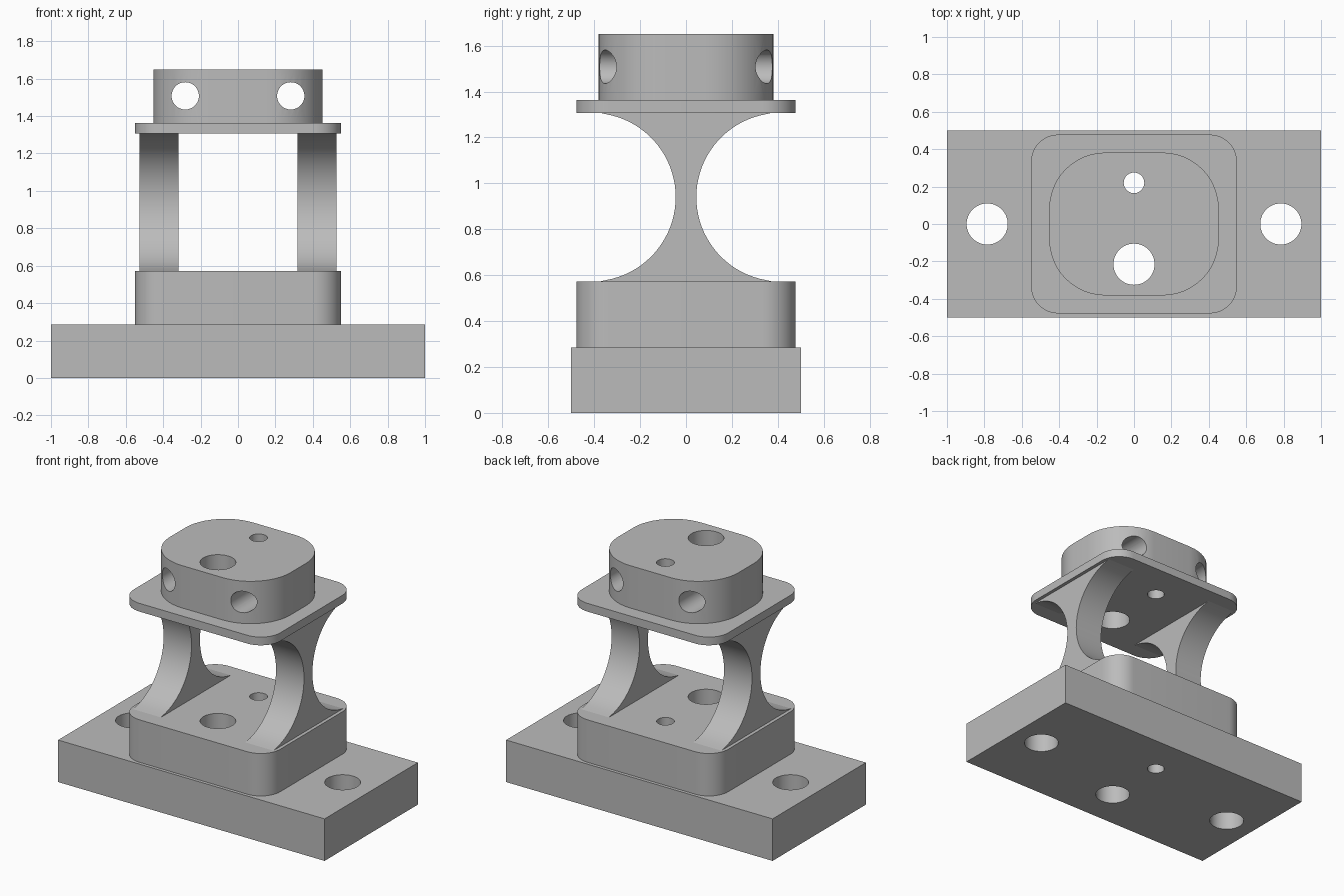
import bpy, bmesh, math
from mathutils import Matrix

cube = bpy.data.objects.get("Cube")
if cube:
    bpy.data.objects.remove(cube, do_unlink=True)

COLOR = (0.5, 0.5, 0.5, 1)
metal = bpy.data.materials.new("plain grey")
metal.use_nodes = True
metal.diffuse_color = COLOR
metal.node_tree.nodes["Principled BSDF"].inputs["Base Color"].default_value = COLOR


def extrude(name, outline, offset):
    """Closed outline of 3D points swept along an offset into a solid."""
    bm = bmesh.new()
    face = bm.faces.new([bm.verts.new(p) for p in outline])
    swept = bmesh.ops.extrude_face_region(bm, geom=[face])["geom"]
    bmesh.ops.translate(bm, vec=offset,
                        verts=[v for v in swept if isinstance(v, bmesh.types.BMVert)])
    bmesh.ops.recalc_face_normals(bm, faces=bm.faces)
    mesh = bpy.data.meshes.new(name)
    bm.to_mesh(mesh)
    bm.free()
    obj = bpy.data.objects.new(name, mesh)
    bpy.context.collection.objects.link(obj)
    mesh.materials.append(metal)
    return obj


def arc(cx, cy, r, start, end, steps):
    angles = [math.radians(start + (end - start) * i / steps) for i in range(steps + 1)]
    return [(cx + r * math.cos(a), cy + r * math.sin(a)) for a in angles]


def slab(name, hx, hy, z0, z1, radius=0):
    """Block with rounded vertical corners."""
    pts = []
    for i, (sx, sy) in enumerate([(1, 1), (-1, 1), (-1, -1), (1, -1)]):
        if radius:
            pts += arc(sx * (hx - radius), sy * (hy - radius), radius, 90 * i, 90 * i + 90, 12)
        else:
            pts.append((sx * hx, sy * hy))
    return extrude(name, [(x, y, z0) for x, y in pts], (0, 0, z1 - z0))


def drill(obj, x, y, z, r, along_y=False):
    """Round through hole, vertical or front to back."""
    bm = bmesh.new()
    turn = Matrix.Rotation(math.pi / 2 if along_y else 0, 4, "X")
    bmesh.ops.create_cone(bm, cap_ends=True, segments=48, radius1=r, radius2=r,
                          depth=4, matrix=Matrix.Translation((x, y, z)) @ turn)
    mesh = bpy.data.meshes.new("drill")
    bm.to_mesh(mesh)
    bm.free()
    mesh.materials.append(metal)
    cutter = bpy.data.objects.new("drill", mesh)
    cutter.hide_render = True
    bpy.context.collection.objects.link(cutter)
    mod = obj.modifiers.new("hole", "BOOLEAN")
    mod.operation = "DIFFERENCE"
    mod.solver = "EXACT"
    mod.object = cutter
    bpy.context.view_layer.objects.active = obj
    bpy.ops.object.modifier_apply(modifier=mod.name)
    bpy.data.objects.remove(cutter, do_unlink=True)


# Stacked plates
Z_BASE, Z_PED, Z_FLANGE, Z_HEAD, Z_TOP = 0.285, 0.573, 1.307, 1.363, 1.65
base = slab("base_plate", 1, 0.5, 0, Z_BASE)
pedestal = slab("pedestal", 0.55, 0.478, Z_BASE, Z_PED, 0.145)
flange = slab("flange", 0.55, 0.478, Z_FLANGE, Z_HEAD, 0.145)
head = slab("head_block", 0.453, 0.382, Z_HEAD, Z_TOP, 0.3)
parts = [base, pedestal, flange, head]

# Two vertical holes run through the whole stack
for part in parts:
    drill(part, 0, -0.215, 0.8, 0.11)
    drill(part, 0, 0.22, 0.8, 0.055)

# Mounting holes in the base and cross holes in the head
for side in (-1, 1):
    drill(base, side * 0.785, 0, 0, 0.11)
    drill(head, side * 0.282, 0, 1.508, 0.073, along_y=True)

# Waisted side posts, hollowed front and back by half circles
radius = (Z_FLANGE - Z_PED) / 2
mid, waist = (Z_FLANGE + Z_PED) / 2, 0.045
profile = arc(waist + radius, mid, radius, 264, 96, 40)
profile = [(y, min(max(z, Z_PED), Z_FLANGE)) for y, z in profile]
profile[0], profile[-1] = (profile[0][0], Z_PED), (profile[-1][0], Z_FLANGE)
profile += [(-y, z) for y, z in reversed(profile)]
for name, x in (("left_post", 0.317), ("right_post", -0.527)):
    parts.append(extrude(name, [(x, y, z) for y, z in profile], (0.21, 0, 0)))

# Smooth the round walls, keep the rims sharp
bpy.ops.object.select_all(action="DESELECT")
for part in parts:
    part.select_set(True)
bpy.context.view_layer.objects.active = base
bpy.ops.object.shade_smooth_by_angle(angle=math.radians(30))
